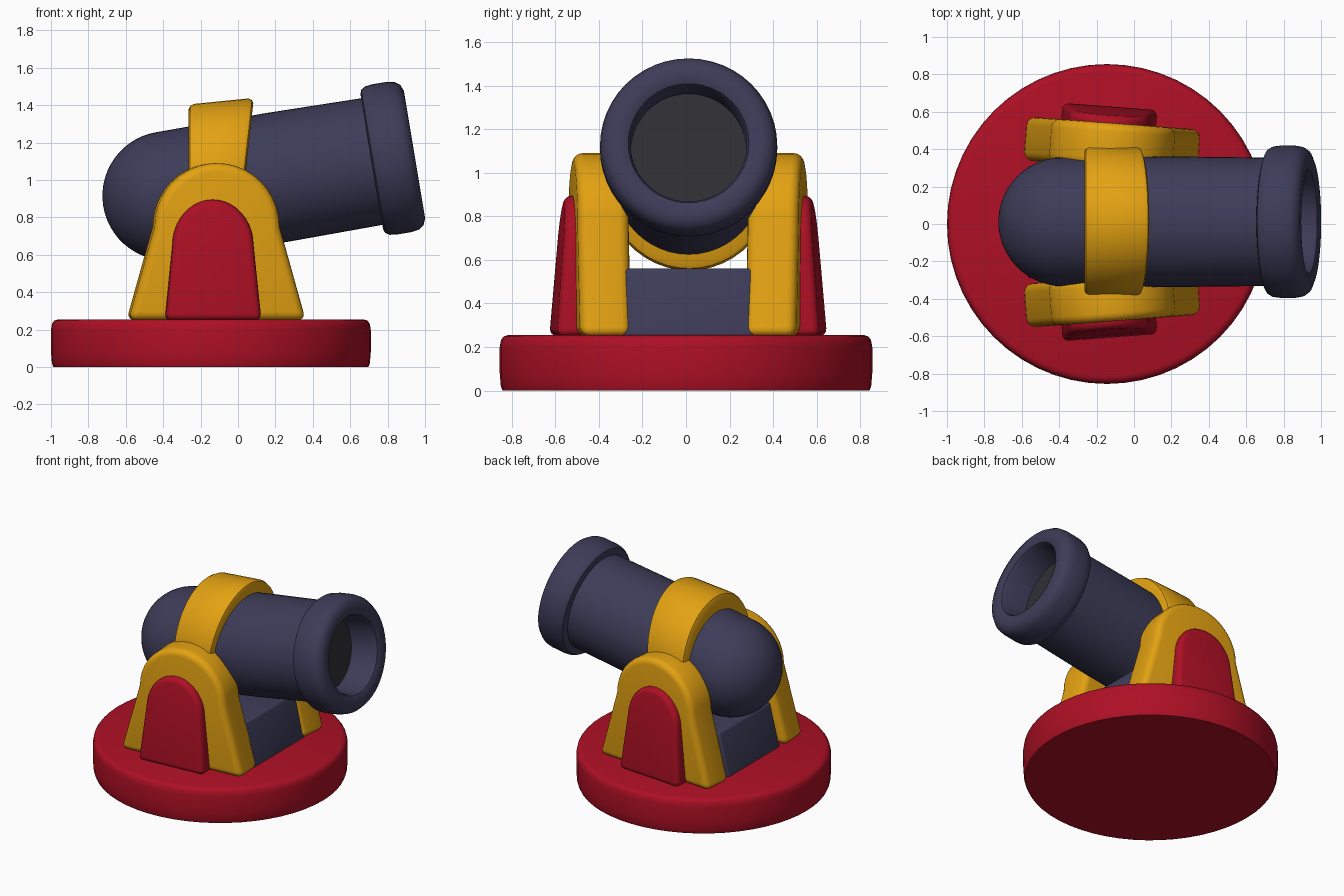
import bpy, bmesh
from math import sin, cos, pi, radians
from mathutils import Vector, Matrix

old = bpy.data.objects.get("Cube")
if old:
    bpy.data.objects.remove(old, do_unlink=True)


def material(name, rgb):
    m = bpy.data.materials.new(name)
    m.use_nodes = True
    m.diffuse_color = (*rgb, 1)
    m.node_tree.nodes["Principled BSDF"].inputs["Base Color"].default_value = (*rgb, 1)
    return m


RED = material("red paint", (0.42, 0.005, 0.018))
GOLD = material("gold paint", (0.77, 0.36, 0.006))
STEEL = material("blue steel", (0.047, 0.045, 0.098))
DARK = material("dark bore", (0.03, 0.029, 0.036))


def finish(bm, name, mat, matrix=Matrix()):
    bmesh.ops.remove_doubles(bm, verts=bm.verts, dist=0.0001)
    bmesh.ops.recalc_face_normals(bm, faces=bm.faces)
    mesh = bpy.data.meshes.new(name)
    bm.to_mesh(mesh)
    bm.free()
    mesh.materials.append(mat)
    ob = bpy.data.objects.new(name, mesh)
    bpy.context.collection.objects.link(ob)
    ob.matrix_world = matrix
    bpy.ops.object.select_all(action="DESELECT")
    ob.select_set(True)
    bpy.context.view_layer.objects.active = ob
    bpy.ops.object.shade_smooth_by_angle(angle=radians(38))
    return ob


def lathe(name, profile, mat, matrix, closed=False, steps=48):
    """Spin (distance, radius) points around the local x axis."""
    bm = bmesh.new()
    vs = [bm.verts.new((s, 0, r)) for s, r in profile]
    edges = [bm.edges.new(pair) for pair in zip(vs, vs[1:])]
    if closed:
        edges.append(bm.edges.new((vs[-1], vs[0])))
    bmesh.ops.spin(bm, geom=vs + edges, cent=(0, 0, 0), axis=(1, 0, 0),
                   angle=2 * pi, steps=steps)
    return finish(bm, name, mat, matrix)


def slab(name, outline, depth, bevel, mat, matrix, lean=0):
    """Extrude an xz outline along y, round it, and lean it with height."""
    bm = bmesh.new()
    face = bm.faces.new([bm.verts.new((x, -depth / 2, z)) for x, z in outline])
    new = bmesh.ops.extrude_face_region(bm, geom=[face])["geom"]
    bmesh.ops.translate(bm, vec=(0, depth, 0),
                        verts=[g for g in new if isinstance(g, bmesh.types.BMVert)])
    bmesh.ops.recalc_face_normals(bm, faces=bm.faces)
    sharp = [e for e in bm.edges if e.calc_face_angle(0) > radians(40)]
    bmesh.ops.bevel(bm, geom=sharp, offset=bevel, segments=4, profile=0.5,
                    affect="EDGES", clamp_overlap=True)
    for v in bm.verts:
        v.co.y += lean * (v.co.z - 0.26)
    return finish(bm, name, mat, matrix)


def arch(foot, spring, z_spring, z_top, n=20):
    """Outline with sloping sides and an elliptical top."""
    z0 = 0.25
    top = [(spring * cos(pi * i / n), z_spring + (z_top - z_spring) * sin(pi * i / n))
           for i in range(n + 1)]
    return [(foot, z0)] + top + [(-foot, z0)]


# Round base
upright = Matrix.Translation((-0.145, 0, 0)) @ Matrix.Rotation(-pi / 2, 4, "Y")
lathe("round_base", [(0, 0), (0, 0.842), (0.02, 0.85), (0.08, 0.855), (0.2, 0.855),
                     (0.232, 0.849), (0.248, 0.837), (0.255, 0.815), (0.255, 0)],
      RED, upright, steps=56)

# Barrel with domed breech, muzzle ring and bore
tilt = Matrix.Translation((-0.38, 0.012, 0.915)) @ Matrix.Rotation(radians(-9.5), 4, "Y")
R = 0.345
dome = [(-R * cos(pi / 2 * i / 14), R * sin(pi / 2 * i / 14)) for i in range(15)]
lathe("barrel", dome + [(0.6, 0.349), (1.12, 0.343), (1.12, 0.25)], STEEL, tilt)
lathe("muzzle_ring",
      [(1.11, 0.3), (1.11, 0.365), (1.118, 0.388), (1.14, 0.402), (1.18, 0.407),
       (1.26, 0.407), (1.3, 0.4), (1.328, 0.38), (1.342, 0.345), (1.342, 0.3),
       (1.332, 0.277), (1.31, 0.267), (1.11, 0.265)], STEEL, tilt, closed=True)
lathe("bore_floor", [(1.125, 0), (1.125, 0.27)], DARK, tilt)

# Strap around the barrel, flaring a little towards the top
strap = lathe("barrel_strap",
              [(-0.155, 0.29), (-0.155, 0.375), (-0.147, 0.393), (-0.128, 0.402),
               (0.128, 0.402), (0.147, 0.393), (0.155, 0.375), (0.155, 0.29)],
              GOLD, Matrix.Translation((-0.11, 0.015, 0.985)), closed=True)
for v in strap.data.vertices:
    v.co.z *= 1.08
    widen = 0.06 * (v.co.z - 0.1)
    v.co.x += widen * (1 + v.co.x / 0.155)
    v.co.z += 0.1 * v.co.x * max(0, v.co.z) / 0.435

# Centre block under the barrel
slab("centre_block", [(-0.57, 0.25), (0.335, 0.25), (0.255, 0.56), (-0.49, 0.56)],
     0.6, 0.015, STEEL, Matrix.Translation((0, 0.01, 0)))

# Side brackets and their raised panels
for side, label in ((-1, "right"), (1, "left")):
    yaw = Matrix.Rotation(radians(-4.3) * side, 4, "Z")
    place = Matrix.Translation((-0.117, 0.01 + side * 0.412, 0)) @ yaw
    slab(label + "_bracket", arch(0.475, 0.335, 0.75, 1.09), 0.235, 0.045, GOLD, place)
    place = Matrix.Translation((-0.135, 0.01 + side * 0.53, 0)) @ yaw
    slab(label + "_panel", arch(0.257, 0.217, 0.65, 0.895), 0.18, 0.035, RED, place,
         lean=-0.08 * side)
